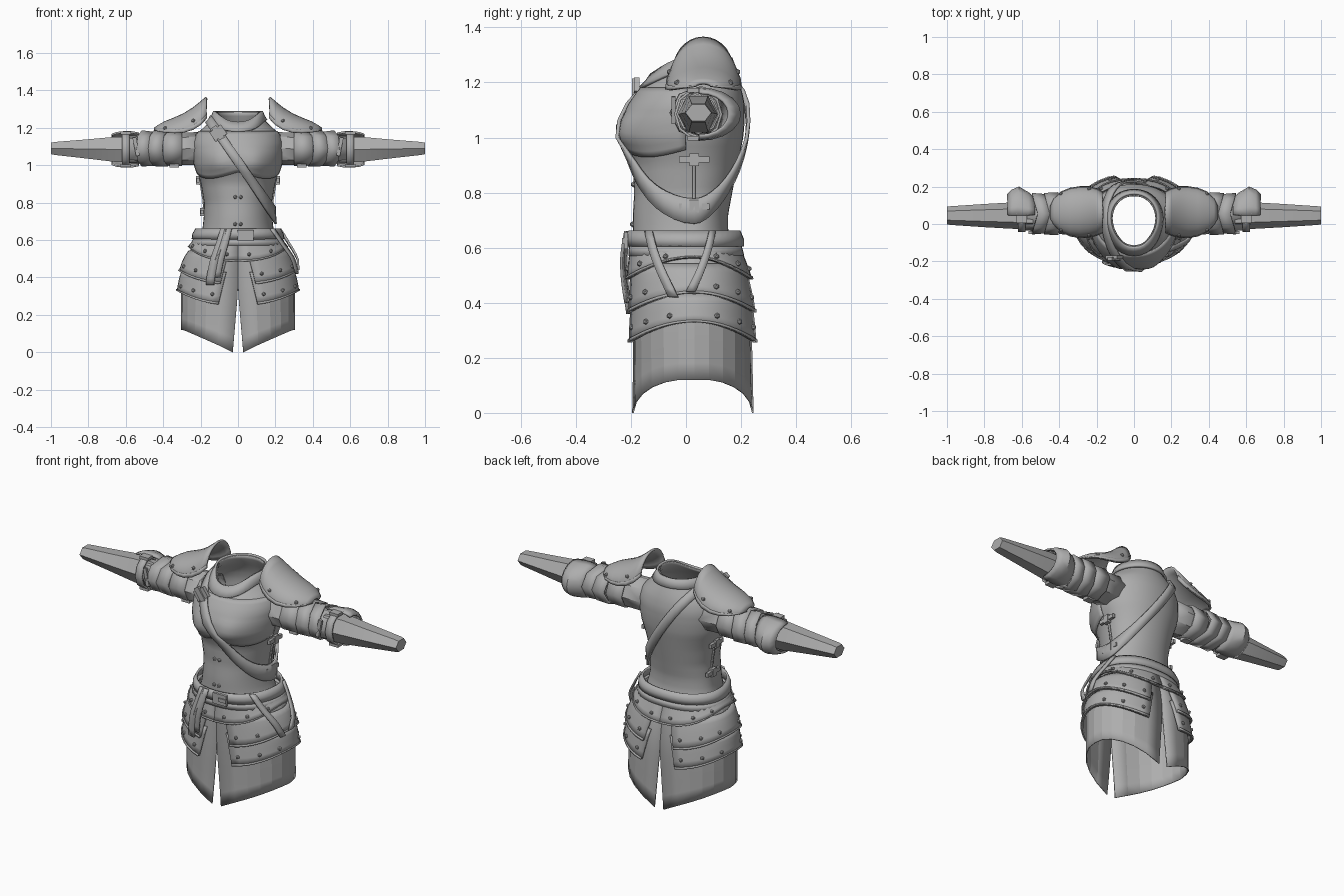
import bpy, bmesh, math
from mathutils import Matrix, Vector

if "Cube" in bpy.data.objects:
    bpy.data.objects.remove(bpy.data.objects["Cube"])

steel = bpy.data.materials.new("grey_steel")
steel.diffuse_color = (0.42, 0.42, 0.42, 1)
steel.use_nodes = True
steel.node_tree.nodes["Principled BSDF"].inputs["Base Color"].default_value = steel.diffuse_color
PI = math.pi


def finish(name, bm, thick=0.0, angle=35):
    bmesh.ops.recalc_face_normals(bm, faces=bm.faces[:])
    me = bpy.data.meshes.new(name)
    bm.to_mesh(me)
    bm.free()
    me.materials.append(steel)
    ob = bpy.data.objects.new(name, me)
    bpy.context.collection.objects.link(ob)
    if thick:
        m = ob.modifiers.new("thickness", 'SOLIDIFY')
        m.thickness, m.offset = thick, 0
    bpy.ops.object.select_all(action='DESELECT')
    ob.select_set(True)
    bpy.context.view_layer.objects.active = ob
    bpy.ops.object.shade_smooth_by_angle(angle=math.radians(angle))
    return ob


def grid(name, rows, closed=False, thick=0.01, angle=35, cap=False):
    """Skin a list of equal-length point rows."""
    bm = bmesh.new()
    vs = [[bm.verts.new(p) for p in r] for r in rows]
    n = len(rows[0])
    for a, b in zip(vs, vs[1:]):
        for i in range(n if closed else n - 1):
            j = (i + 1) % n
            bm.faces.new((a[i], a[j], b[j], b[i]))
    if cap:
        bm.faces.new(vs[-1])
    return finish(name, bm, thick, angle)


def box(name, loc, size, rot=0.0, axis='Y'):
    bm = bmesh.new()
    bmesh.ops.create_cube(bm, size=1, matrix=Matrix.Translation(loc)
                          @ Matrix.Rotation(rot, 4, axis) @ Matrix.Diagonal((*size, 1)))
    return finish(name, bm)


def lerp_table(tab, z):
    z = min(max(z, tab[0][0]), tab[-1][0])
    for a, b in zip(tab, tab[1:]):
        if z <= b[0]:
            t = (z - a[0]) / (b[0] - a[0])
            return [p + (q - p) * t for p, q in zip(a[1:], b[1:])]


# z, half width, front y, back y
TORSO = [(.6, .205, -.19, .165), (.66, .187, -.19, .15), (.72, .18, -.19, .15), (.8, .178, -.185, .165),
         (.9, .195, -.19, .185), (.95, .21, -.205, .195), (1.0, .228, -.228, .205), (1.06, .235, -.225, .21),
         (1.12, .235, -.2, .21), (1.17, .215, -.165, .2), (1.21, .17, -.125, .185), (1.25, .13, -.1, .165),
         (1.29, .115, -.085, .15)]
HIPS = [(0, .302, -.193, .243), (.12, .302, -.19, .24), (.3, .302, -.19, .236), (.4, .297, -.19, .23),
        (.5, .275, -.19, .212), (.58, .232, -.19, .19), (.66, .2, -.185, .17)]


def section(tab, th, z, off, power):
    hw, yf, yb = lerp_table(tab, z)
    s, c, yc = math.sin(th), math.cos(th), 0.03
    x = math.copysign(abs(s) ** power, s) * (hw + off)
    y = yc - c * ((yc - yf + off) if c > 0 else (yb - yc + off))
    return x, y


def body(th, z, off=0.0):
    x, y = section(TORSO, th, z, off, 0.95)
    if math.cos(th) > 0:  # chest fullness
        y -= .018 * math.exp(-((abs(x) - .1) / .07) ** 2 - ((z - 1.02) / .06) ** 2)
    return Vector((x, y, z))


def hip(th, z, off=0.0):
    return Vector((*section(HIPS, th, z, off, 0.85), z))


def neckline(th):
    return 1.285 - .06 * max(0, math.cos(th)) ** 3


def lin(a, b, n):
    return [a + (b - a) * i / n for i in range(n + 1)]


RING = [2 * PI * i / 40 for i in range(40)]

# cuirass, breast plate overlay and collar band
grid("cuirass", [[body(t, .61 + (neckline(t) - .61) * k) for t in RING] for k in lin(0, 1, 32)], True, .006)


def breast_bottom(t):
    return .965 - .035 * abs(math.sin(2 * t))


grid("breast_plate", [[body(t, breast_bottom(t) + (1.18 - breast_bottom(t)) * k, .006)
                       for t in lin(-1.45, 1.45, 28)] for k in lin(0, 1, 12)], False, .008)
grid("collar_band", [[body(t, neckline(t) - d, .012) for t in RING] for d in (.045, .02, -.004)], True, .012)


# diagonal shoulder strap: where a tilted plane meets the torso
def strap_point(th, shift, off=.018):
    lo, hi = .6, 1.29
    for _ in range(30):
        z = (lo + hi) / 2
        if z - .71 - shift - 1.44 * (.215 - body(th, z, off).x) > 0:
            hi = z
        else:
            lo = z
    return body(th, lo, off)


grid("shoulder_strap", [[strap_point(t, s) for t in RING] for s in (-.042, 0, .042)], True, .012)
p = strap_point(-.42, 0, .035)
box("strap_buckle", p, (.075, .02, .06), -.61)
box("strap_buckle_bar", p + Vector((0, -.008, 0)), (.03, .02, .085), -.61)

# belts around the waist
grid("belt", [[hip(t, z, o) for t in RING] for z, o in ((.605, .02), (.632, .027), (.66, .022))], True, .012)
grid("lower_belt", [[hip(t, z, .014) for t in RING] for z in (.57, .605)], True, .01)
box("belt_buckle", (.04, -.218, .625), (.085, .015, .06))
box("belt_tongue", (.06, -.226, .625), (.05, .012, .02))

# hanging belt straps: start angle, start z, end angle, end z
for i, (a, z0, b, z1) in enumerate([(.85, .66, 1.27, .42), (1.95, .66, 1.52, .44),
                                    (-.27, .66, -.4, .36), (-.17, .66, -.3, .4)]):
    rows = [[hip(a + (b - a) * k + w, z0 + (z1 - z0) * k, .036 + .012 * math.sin(PI * k))
             for w in (-.07, .07)] for k in lin(0, 1, 8)]
    grid("hanging_strap_%d" % i, rows, False, .01)

rivets = []

for sx, side in ((1, "left"), (-1, "right")):
    def m(v):
        return Vector((v[0] * sx, v[1], v[2]))

    # cloth skirt half, slit at front and back
    rows = []
    for k in lin(0, 1, 8):
        row = []
        for u in lin(0, 1, 12):
            base = hip(PI * u, .1)
            zb = .12 * min(1, abs(base.x) / .29)
            z = .6 + (zb - .6) * k
            gap = (.028 * max(0, .33 - z) / .33 / .3) ** (1 / .85)
            row.append(m(hip(gap + (PI - 2 * gap) * u, z)))
        rows.append(row)
    grid(side + "_skirt", rows, False, .006, 12)

    # three overlapping hip plates: top z, side bottom z, dip, start angles
    for i, (zt, zb, dip, a0, a1) in enumerate([(.61, .565, .08, 0, 0), (.54, .435, .075, .14, .24),
                                               (.43, .33, .08, .16, .27)]):
        def plate(u, k, off=0):
            a = a0 + (a1 - a0) * k
            t = a + (PI - 2 * a) * u
            low = zb - dip * math.cos(t) ** 2
            return m(hip(t, zt + (low - zt) * k, .007 + .014 * k + off))
        grid("%s_hip_plate_%d" % (side, i + 1), [[plate(u, k) for u in lin(0, 1, 18)]
                                                for k in lin(0, 1, 4)], False, .012, 25)
        grid("%s_hip_rim_%d" % (side, i + 1), [[plate(u, k, .006) for u in lin(0, 1, 18)]
                                              for k in (.93, 1)], False, .008, 25)
        rivets += [plate(u, .7, .008) for u in (.05, .2, .36, .64, .8, .95)]

    # side closure of the cuirass
    grid(side + "_side_seam", [[m(body(PI / 2 + w, z, .006)) for w in (-.03, .03)]
                               for z in lin(.74, .94, 8)], False, .008)
    for z in (.92, .75):
        v = m(body(PI / 2, z, .012))
        box(side + "_side_buckle", v, (.016, .11, .022))
        box(side + "_side_buckle_frame", v, (.024, .035, .045))

    # arm pieces: rows of x, centre y, centre z, y radius, z radius
    def tube(name, data, n, thick=.008, cap=False, chevron=0, angle=20):
        rows = [[m((x + chevron * abs(math.cos(2 * PI * i / n)), cy + ry * math.cos(2 * PI * i / n),
                    cz + rz * math.sin(2 * PI * i / n))) for i in range(n)] for x, cy, cz, ry, rz in data]
        grid(side + name, rows, True, thick, angle, cap)

    tube("_upper_arm", [(.18, .045, 1.09, .1, .085), (.3, .045, 1.088, .095, .082),
                        (.45, .045, 1.085, .085, .075), (.58, .045, 1.085, .075, .07)], 8)
    tube("_forearm", [(.54, .04, 1.085, .07, .078), (.66, .045, 1.085, .07, .077), (.8, .045, 1.087, .062, .06),
                      (.98, .045, 1.09, .05, .04), (1.0, .045, 1.09, .047, .035)], 6, 0, True)
    tube("_sleeve_plate", [(.3, .05, 1.09, .105, .09), (.4, .05, 1.088, .1, .086)], 8)
    tube("_arm_plate_1", [(.375, .055, 1.09, .11, .092), (.45, .055, 1.09, .106, .09)], 8, .01, False, .03)
    tube("_arm_plate_2", [(.44, .055, 1.088, .1, .085), (.515, .055, 1.09, .106, .092)], 8, .01, False, .03)
    tube("_elbow_strap", [(.58, .045, 1.085, .083, .09), (.62, .045, 1.085, .083, .09)], 10, .01)
    for z in (1.172, .998):
        box(side + "_elbow_buckle", m((.6, .03, z)), (.055, .05, .016))
    box(side + "_arm_buckle", m((.34, .03, .998)), (.05, .04, .018))
    box(side + "_elbow_hook", m((.545, -.045, 1.1)), (.02, .015, .1), .2 * sx)

    # elbow cup at the back of the arm
    cup = [(.53, .085, .085), (.565, .115, .092), (.615, .145, .092), (.65, .13, .088), (.675, .105, .078)]
    grid(side + "_elbow_cup", [[m((x, .05 + ry * math.cos(a), 1.085 + rz * math.sin(a)))
                               for a in lin(-1.6, 1.6, 10)] for x, ry, rz in cup], False, .01)

    # shoulder plate: x, crest z, edge z, front y, back y
    prof = [(.168, 1.362, 1.25, -.04, .165), (.2, 1.335, 1.215, -.055, .182), (.24, 1.303, 1.19, -.065, .193),
            (.29, 1.272, 1.175, -.067, .193), (.34, 1.25, 1.172, -.058, .185), (.39, 1.23, 1.175, -.035, .165),
            (.425, 1.21, 1.18, 0, .13), (.445, 1.197, 1.185, .035, .09)]

    def arch(row, a, off=0):
        x, c, e, yf, yb = row
        h = math.cos(a)
        return m((x, (yf + yb) / 2 + ((yb - yf) / 2 + off) * math.sin(a), e + (c - e + off) * h))
    grid(side + "_shoulder_plate", [[arch(r, a) for a in lin(-PI / 2, PI / 2, 14)] for r in prof], False, .012)
    for s in (-1, 1):
        grid(side + "_shoulder_rim", [[arch(r, s * a, .005) for a in (PI / 2 - .2, PI / 2)] for r in prof],
             False, .008)
        rivets += [arch(prof[i], s * 1.15, .006) for i in (2, 5)]

# small rivets on all plates and down the front of the cuirass
rivets += [body(w, z, .004) for w in (-.07, .07) for z in (.83, .685)]
bm = bmesh.new()
for v in rivets:
    bmesh.ops.create_icosphere(bm, subdivisions=1, radius=.011, matrix=Matrix.Translation(v))
finish("rivets", bm)
